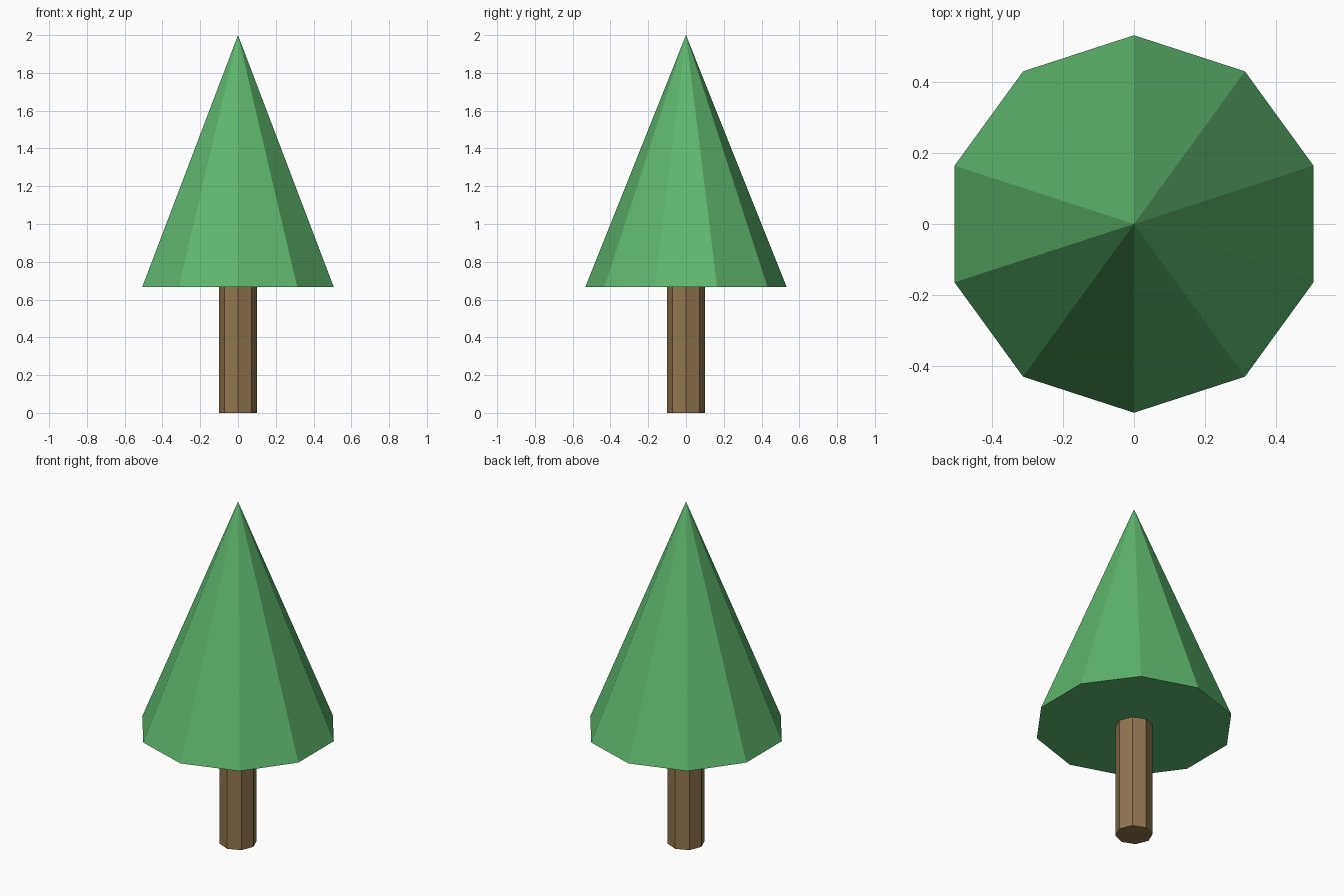
import bpy

if "Cube" in bpy.data.objects:
    bpy.data.objects.remove(bpy.data.objects["Cube"])


def add_part(name, sides, bottom_radius, top_radius, z0, z1, color):
    """Add a flat-shaded cone or prism standing between heights z0 and z1."""
    bpy.ops.mesh.primitive_cone_add(
        vertices=sides, radius1=bottom_radius, radius2=top_radius,
        depth=z1 - z0, location=(0, 0, (z0 + z1) / 2))
    obj = bpy.context.object
    obj.name = name
    mat = bpy.data.materials.new(name + "_material")
    mat.diffuse_color = color
    mat.use_nodes = True
    mat.node_tree.nodes["Principled BSDF"].inputs["Base Color"].default_value = mat.diffuse_color
    obj.data.materials.append(mat)
    return obj


BASE_Z = 2 / 3  # underside of the foliage

# Eight-sided trunk
add_part("trunk", 8, 0.1, 0.1, 0, BASE_Z, (0.28, 0.18, 0.08, 1))

# Ten-sided foliage cone
add_part("foliage", 10, 0.533, 0, BASE_Z, 2, (0.11, 0.47, 0.16, 1))
